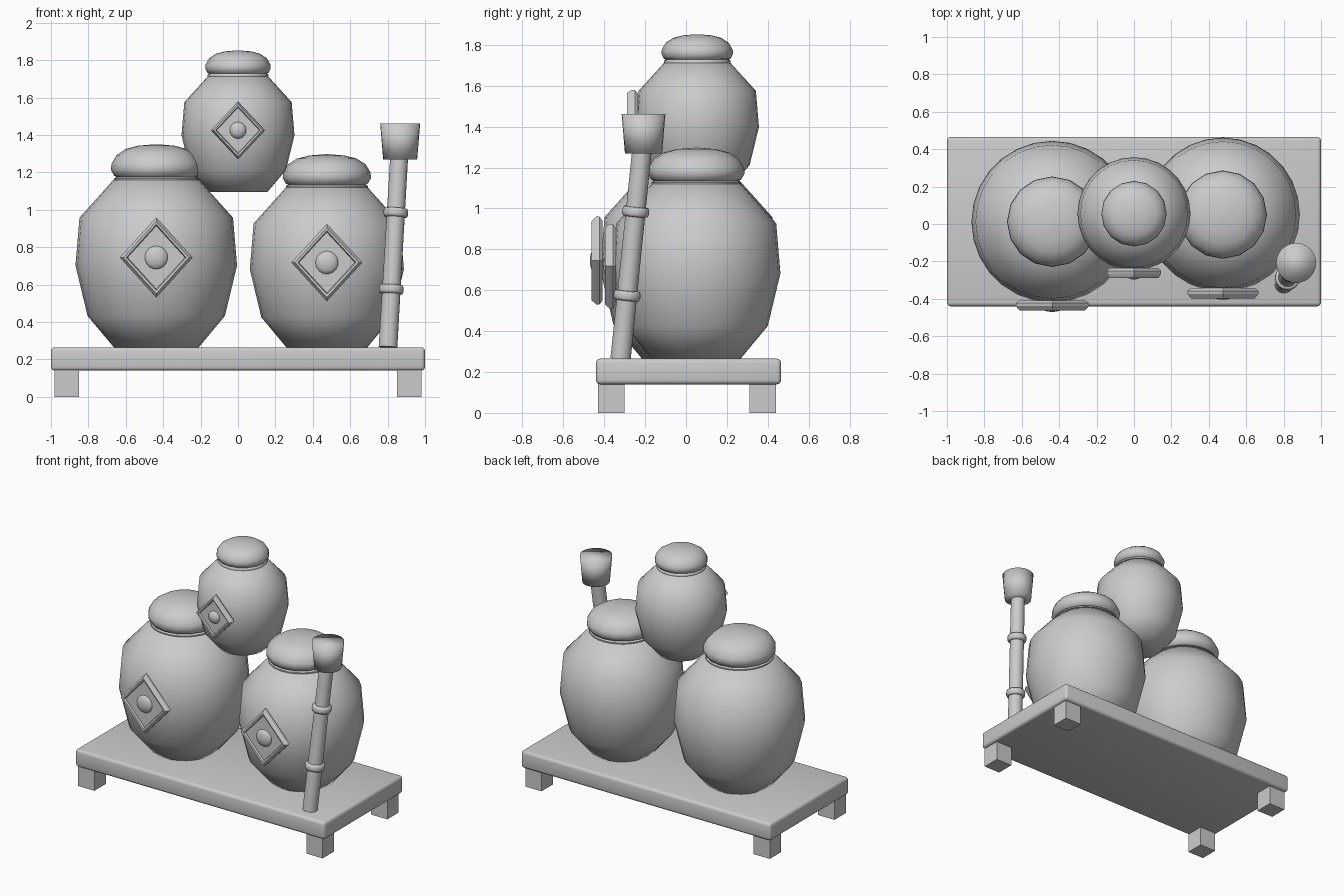
import bpy, bmesh, math
from mathutils import Vector, Matrix

cube = bpy.data.objects.get("Cube")
if cube:
    bpy.data.objects.remove(cube)

grey = bpy.data.materials.new("light_grey")
grey.use_nodes = True
COLOUR = (0.6, 0.6, 0.6, 1)
grey.diffuse_color = COLOUR
grey.node_tree.nodes["Principled BSDF"].inputs["Base Color"].default_value = COLOUR


def finish(name, bm, smooth=None, matrix=None):
    """Turn a bmesh into an object; smooth is the sharp-edge angle in degrees."""
    if matrix:
        bm.transform(matrix)
    bmesh.ops.recalc_face_normals(bm, faces=bm.faces)
    mesh = bpy.data.meshes.new(name)
    bm.to_mesh(mesh)
    bm.free()
    mesh.materials.append(grey)
    obj = bpy.data.objects.new(name, mesh)
    bpy.context.collection.objects.link(obj)
    if smooth:
        bpy.ops.object.select_all(action='DESELECT')
        obj.select_set(True)
        bpy.context.view_layer.objects.active = obj
        bpy.ops.object.shade_smooth_by_angle(angle=math.radians(smooth))
    return obj


def lathe(name, profile, sides, smooth=40, matrix=None, closed=False):
    """Revolve (radius, height) points about z; open profiles get end caps."""
    bm = bmesh.new()
    rings = []
    for r, z in profile:
        rings.append([bm.verts.new((r * math.cos(a), r * math.sin(a), z))
                      for a in (2 * math.pi * i / sides for i in range(sides))])
    pairs = list(zip(rings, rings[1:]))
    if closed:
        pairs.append((rings[-1], rings[0]))
    else:
        bm.faces.new(rings[0])
        bm.faces.new(rings[-1])
    for low, high in pairs:
        for i in range(sides):
            j = (i + 1) % sides
            bm.faces.new((low[i], low[j], high[j], high[i]))
    return finish(name, bm, smooth, matrix)


def box(name, low, high, bevel=0):
    low, high = Vector(low), Vector(high)
    bm = bmesh.new()
    bmesh.ops.create_cube(bm, size=1)
    bm.transform(Matrix.Translation((low + high) / 2) @ Matrix.Diagonal((*(high - low), 1)))
    if bevel:
        bmesh.ops.bevel(bm, geom=bm.edges[:], offset=bevel, segments=3,
                        profile=0.5, affect='EDGES')
    return finish(name, bm, 40 if bevel else None)


def emblem(name, centre, half_width, half_height, ball):
    """Diamond frame with an inset plate and a round boss, facing the front."""
    place = (Matrix.Translation(centre) @ Matrix.Diagonal((half_width, 1, half_height, 1))
             @ Matrix.Rotation(math.pi / 2, 4, 'X'))
    frame = [(1, -0.012), (1, 0.004), (0.9, 0.027), (0.82, 0.024),
             (0.78, 0.008), (0.8, -0.027), (0.9, -0.027)]
    lathe(name + "_frame", frame, 4, 30, place, closed=True)
    lathe(name + "_plate", [(0.8, -0.02), (0.8, 0.01)], 4, 30, place)
    bm = bmesh.new()
    bmesh.ops.create_uvsphere(bm, u_segments=20, v_segments=12, radius=ball)
    finish(name + "_boss", bm, 60, Matrix.Translation(Vector(centre) + Vector((0, -0.005, 0)))
           @ Matrix.Diagonal((1, 0.03 / ball, 1, 1)))


# Platform and its four feet
box("platform", (-1, -0.44, 0.14), (1, 0.465, 0.265), 0.02)
for side, x in (("right", -0.98), ("left", 0.85)):
    for end, y in (("front", -0.43), ("back", 0.31)):
        box(f"{end}_{side}_foot", (x, y, 0), (x + 0.13, y + 0.13, 0.145))

# Jars: profile heights run from 0 at the base to 1 at the shoulder
BODY = [(0.52, 0), (0.85, 0.19), (1, 0.49), (0.95, 0.775), (0.53, 1)]
LID = [(0.8, 0), (0.93, 0.07), (1, 0.25), (0.99, 0.42), (0.88, 0.68),
       (0.68, 0.86), (0.4, 0.96), (0.05, 1)]


def jar(name, x, y, base, shoulder, top, radius, lid_radius, lid_offset=0):
    place = Matrix.Translation((x, y, 0))
    lathe(name + "_body", [(r * radius, base + h * (shoulder - base)) for r, h in BODY],
          28, 60, place)
    neck = lid_radius * 0.93
    lathe(name + "_neck", [(neck * 0.95, shoulder - 0.015), (neck, shoulder - 0.005),
                           (neck, shoulder + 0.008), (neck * 0.9, shoulder + 0.018)],
          28, 60, place)
    lid_base = shoulder + 0.008
    lathe(name + "_lid", [(r * lid_radius, lid_base + h * (top - lid_base)) for r, h in LID],
          16, 60, Matrix.Translation((x, y + lid_offset, 0)))


jar("right_jar", -0.437, 0.012, 0.262, 1.16, 1.35, 0.432, 0.242)
jar("left_jar", 0.475, 0.05, 0.262, 1.12, 1.297, 0.412, 0.236)
jar("top_jar", 0, 0.055, 1.095, 1.715, 1.852, 0.302, 0.175)
emblem("right_jar_emblem", (-0.437, -0.435, 0.745), 0.195, 0.215, 0.063)
emblem("left_jar_emblem", (0.475, -0.37, 0.718), 0.19, 0.207, 0.062)
emblem("top_jar_emblem", (0, -0.262, 1.425), 0.145, 0.155, 0.045)

# Leaning mallet: shaft, two bands and a flared head
foot, tip = Vector((0.802, -0.32, 0.265)), Vector((0.862, -0.215, 1.29))
axis = tip - foot
lean = axis.to_track_quat('Z', 'Y').to_matrix().to_4x4()
at_foot = Matrix.Translation(foot) @ lean
lathe("mallet_shaft", [(0.05, 0), (0.048, axis.length)], 20, 40, at_foot)
for label, share in (("lower", 0.302), ("upper", 0.702)):
    band = [(0.05, -0.024), (0.061, -0.022), (0.066, -0.01), (0.066, 0.01),
            (0.061, 0.022), (0.05, 0.024)]
    lathe(f"mallet_{label}_band", band, 20, 60, Matrix.Translation(foot + axis * share) @ lean)
lathe("mallet_head", [(0.091, 1.27), (0.107, 1.462)], 24, 180,
      Matrix.Translation((0.867, -0.208, 0)))
